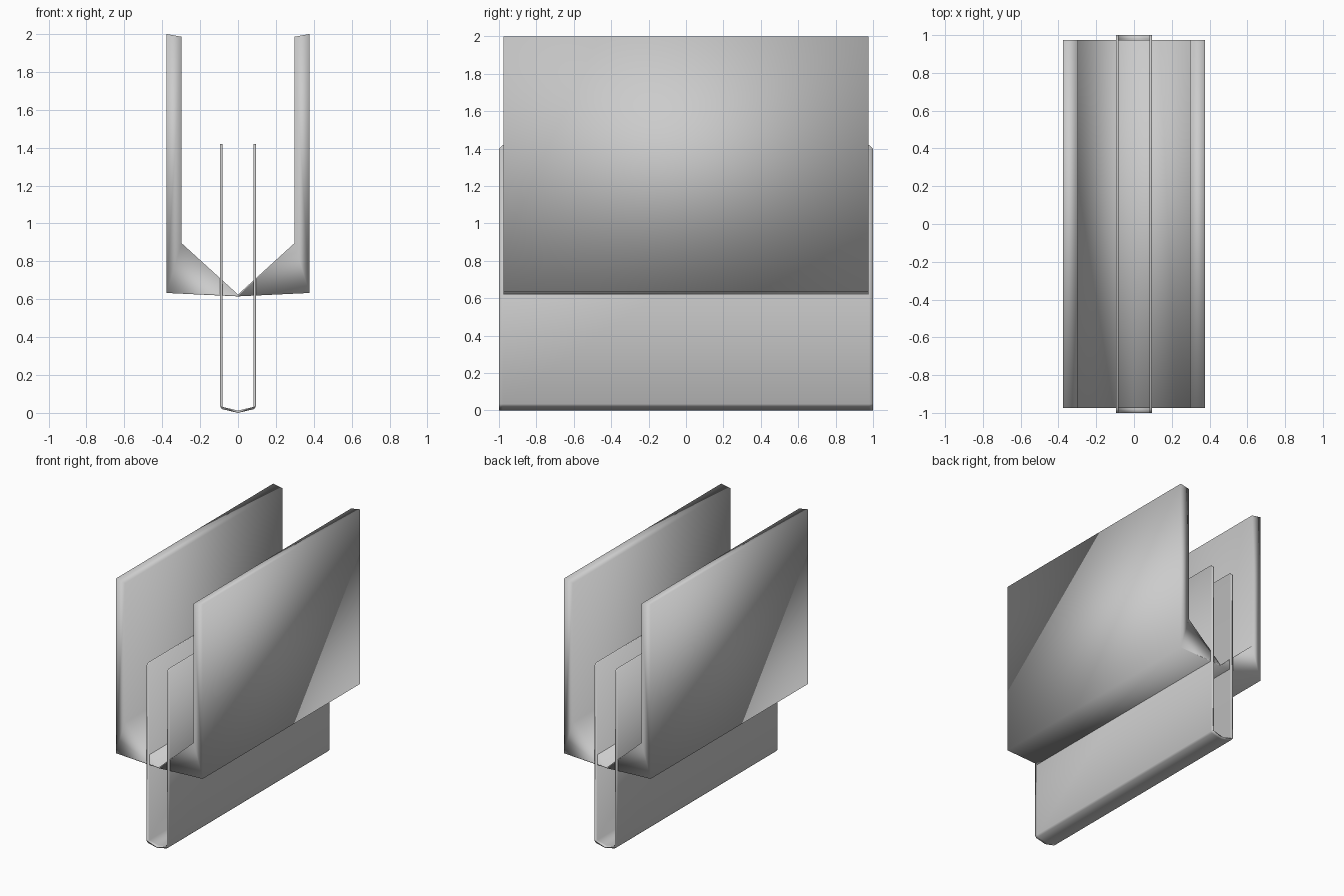
import bpy, bmesh

if "Cube" in bpy.data.objects:
    bpy.data.objects.remove(bpy.data.objects["Cube"])

grey = bpy.data.materials.new("plain_grey")
grey.diffuse_color = (0.6, 0.6, 0.6, 1)
grey.use_nodes = True
grey.node_tree.nodes["Principled BSDF"].inputs["Base Color"].default_value = grey.diffuse_color


def extrude_profile(name, half, stations):
    """Mirror a half profile (x >= 0, centre to centre) and sweep it along y."""
    ring = half + [(-x, z) for x, z in reversed(half) if x > 0]
    bm = bmesh.new()
    rings = [[bm.verts.new((x, y, min(z, top))) for x, z in ring]
             for y, top in stations]
    n = len(ring)
    for a, b in zip(rings, rings[1:]):
        for i in range(n):
            j = (i + 1) % n
            bm.faces.new((a[i], a[j], b[j], b[i]))
    # end caps as quads joining the lower and upper outlines
    m = len(half)
    outer, inner = half.index(max(half)), m // 2
    for r in (rings[0], rings[-1]):
        bm.faces.new(r)
    bmesh.ops.recalc_face_normals(bm, faces=bm.faces[:])
    mesh = bpy.data.meshes.new(name)
    bm.to_mesh(mesh)
    bm.free()
    mesh.materials.append(grey)
    ob = bpy.data.objects.new(name, mesh)
    bpy.context.collection.objects.link(ob)
    for p in mesh.polygons:
        p.use_smooth = True
    return ob


# Thick outer holder with a V-shaped floor and tall side walls
extrude_profile("outer_holder",
                [(0, 0.615), (0.377, 0.633), (0.377, 2.0), (0.297, 1.985),
                 (0.297, 0.895), (0, 0.625)],
                [(-0.975, 2), (0.975, 2)])

# Thin inner channel with clipped upper corners
extrude_profile("inner_channel",
                [(0, 0.0), (0.085, 0.02), (0.095, 0.035), (0.095, 1.42),
                 (0.083, 1.42), (0.083, 0.032), (0, 0.012)],
                [(-1, 1.4), (-0.98, 1.42), (0.98, 1.42), (1, 1.4)])
